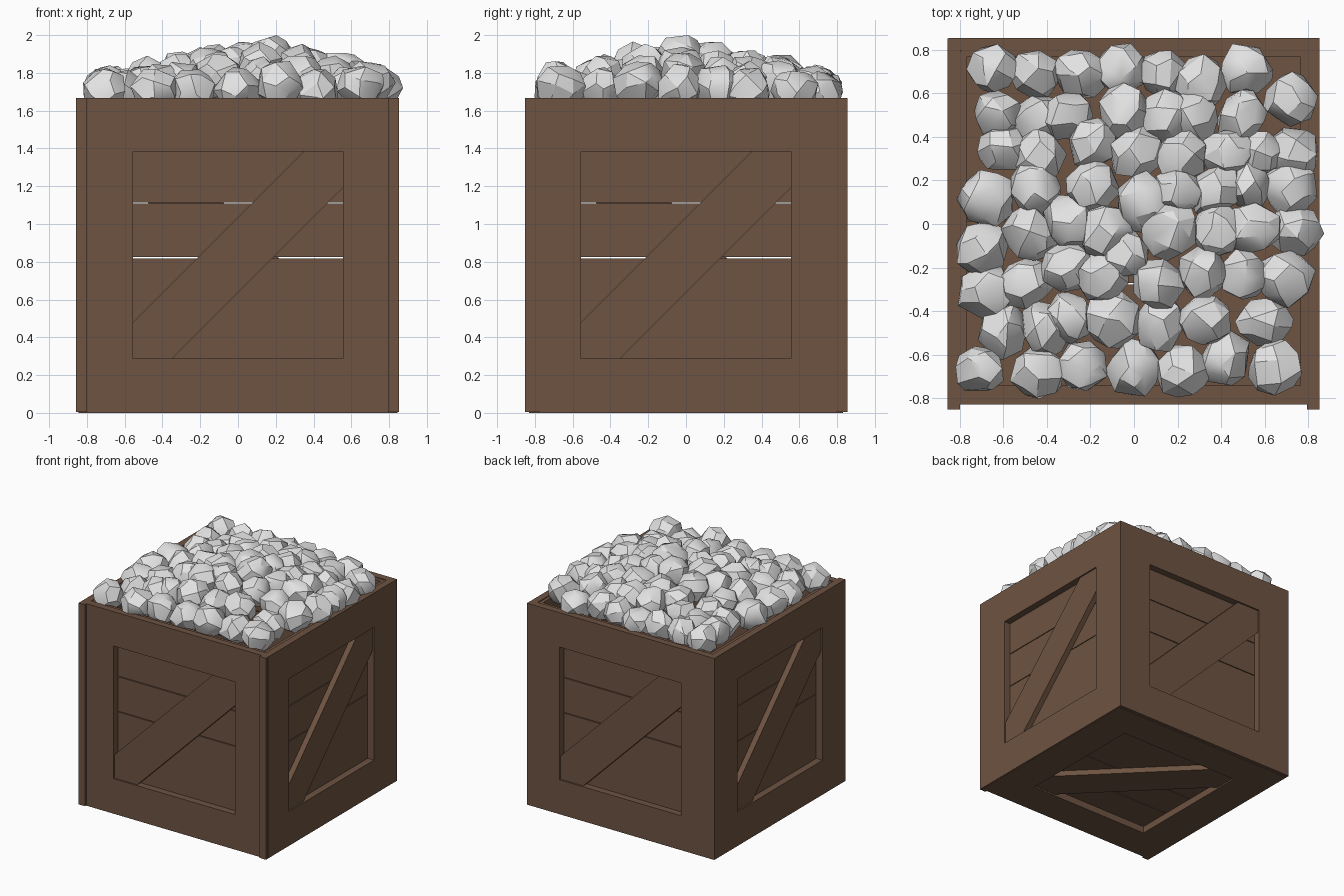
import bpy, bmesh, math, random
from mathutils import Matrix, Vector

if "Cube" in bpy.data.objects:
    bpy.data.objects.remove(bpy.data.objects["Cube"])

random.seed(7)


def material(name, rgb):
    m = bpy.data.materials.new(name)
    m.diffuse_color = (*rgb, 1)
    m.use_nodes = True
    m.node_tree.nodes["Principled BSDF"].inputs["Base Color"].default_value = m.diffuse_color
    return m


WOOD = material("brown wood", (0.155, 0.087, 0.054))
STONE = material("pale stone", (0.76, 0.76, 0.76))


def finish(name, bm, mat, matrix=Matrix()):
    bmesh.ops.recalc_face_normals(bm, faces=bm.faces[:])
    me = bpy.data.meshes.new(name)
    bm.to_mesh(me)
    bm.free()
    me.materials.append(mat)
    ob = bpy.data.objects.new(name, me)
    ob.matrix_world = matrix
    bpy.context.collection.objects.link(ob)
    return ob


def slab(name, polys, verts, n0, n1, matrix):
    """Flat outline (faces over 2D verts) extruded from depth n0 to n1."""
    bm = bmesh.new()
    vs = [bm.verts.new((u, v, n0)) for u, v in verts]
    fs = [bm.faces.new([vs[i] for i in p]) for p in polys]
    ext = bmesh.ops.extrude_face_region(bm, geom=fs, use_keep_orig=True)
    for e in ext["geom"]:
        if isinstance(e, bmesh.types.BMVert):
            e.co.z = n1
    return finish(name, bm, WOOD, matrix)


def rect(hu, v0, v1):
    return [(-hu, v0), (hu, v0), (hu, v1), (-hu, v1)]


def panel(side, matrix, hu, hv):
    """Framed panel; local z = 0 is the outer face, negative is inward."""
    t, o = 0.057, 0.555
    slab(side + "_frame", [(i, (i + 1) % 4, 4 + (i + 1) % 4, 4 + i) for i in range(4)],
         rect(hu, -hv, hv) + rect(o, -0.547, 0.547), -t, 0, matrix)
    # diagonal brace trimmed to the opening
    h, b = 0.555, 0.2
    slab(side + "_brace", [range(6)],
         [(-h, -h), (b - h, -h), (h, h - b), (h, h), (h - b, h), (-h, b - h)],
         -t, -0.012, matrix)
    # backing planks with narrow gaps
    cuts = [-hv + 0.01, -0.015, 0.275, hv - 0.003]
    for i in range(3):
        slab(f"{side}_plank_{i + 1}", [range(4)],
             rect(0.795, cuts[i] + 0.003, cuts[i + 1] - 0.003), -t - 0.03, -t, matrix)


# four walls, each the front wall turned about z
front_axes = Matrix(((1, 0, 0, 0), (0, 0, -1, 0), (0, 1, 0, 0), (0, 0, 0, 1)))
for k, (side, d) in enumerate((("front", 0.83), ("right", 0.852),
                               ("back", 0.855), ("left", 0.857))):
    m = (Matrix.Rotation(k * math.pi / 2, 4, 'Z')
         @ Matrix.Translation((0, -d, 0.836)) @ front_axes)
    panel(side, m, 0.853, 0.831)

# bottom panel
panel("bottom", Matrix(((1, 0, 0, 0), (0, -1, 0, 0), (0, 0, -1, 0), (0, 0, 0, 1))), 0.845, 0.83)

# rock heap: (x, y) positions, height follows a low mound
SPOTS = [
    (-.65, .71), (-.45, .69), (-.25, .69), (-.06, .71), (.13, .69), (.31, .65), (.51, .71), (.72, .57),
    (-.63, .51), (-.43, .48), (-.31, .50), (-.04, .51), (.15, .49), (.27, .50), (.50, .49),
    (-.60, .35), (-.43, .32), (-.19, .37), (.01, .33), (.22, .31), (.43, .33), (.57, .33), (.73, .33),
    (-.68, .12), (-.45, .17), (-.19, .17), (.04, .10), (.20, .15), (.38, .16), (.52, .18), (.72, .17),
    (-.70, -.11), (-.48, -.04), (-.29, .01), (-.13, -.04), (-.04, -.13), (.17, -.03), (.38, -.03), (.54, -.02),
    (.74, -.03), (-.68, -.31), (-.50, -.27), (-.31, -.20), (-.15, -.24), (.11, -.28), (.32, -.22), (.50, -.23),
    (.69, -.25), (-.60, -.49), (-.41, -.48), (-.30, -.43), (-.10, -.44), (.12, -.46), (.33, -.44), (.60, -.45),
    (-.71, -.67), (-.44, -.68), (-.24, -.65), (.00, -.66), (.22, -.68), (.42, -.62), (.65, -.66)]


def rock(i, x, y):
    """Convex chunk: hull of jittered points spread over an ellipsoid."""
    bm = bmesh.new()
    n = 24
    size = Vector([random.uniform(0.115, 0.145) for _ in range(3)])
    size.z = 0.125
    turn = Matrix.Rotation(random.uniform(0, 6.28), 3, 'Z')
    tilt = Matrix.Rotation(random.uniform(0, 3), 3, 'X')
    for j in range(n):
        c = 1 - 2 * (j + 0.5) / n
        a = 2.4 * j + random.uniform(-0.3, 0.3)
        s = math.sqrt(1 - c * c)
        p = tilt @ Vector((s * math.cos(a), s * math.sin(a), c)) * random.uniform(0.9, 1.06)
        bm.verts.new(turn @ Vector([p[k] * size[k] for k in range(3)]))
    hull = bmesh.ops.convex_hull(bm, input=bm.verts[:])
    bmesh.ops.delete(bm, geom=list({g for g in hull["geom_interior"] if isinstance(g, bmesh.types.BMVert)}),
                     context='VERTS')
    r = math.hypot(x - 0.1, y)
    z = 1.69 + 0.18 * max(0, 1 - r / 0.75) + random.uniform(-0.015, 0.025)
    bmesh.ops.translate(bm, verts=bm.verts[:], vec=(x, y, z))
    return finish(f"rock_{i + 1}", bm, STONE)


rocks = [rock(i, x, y) for i, (x, y) in enumerate(SPOTS)]

# seat the heap so that its peak is at z = 2, with soft shading on gentle edges
peak = max(v.co.z for ob in rocks for v in ob.data.vertices)
for ob in rocks:
    ob.location.z = 2.0 - peak
    ob.select_set(True)
bpy.context.view_layer.objects.active = rocks[0]
bpy.ops.object.shade_smooth_by_angle(angle=math.radians(28))
